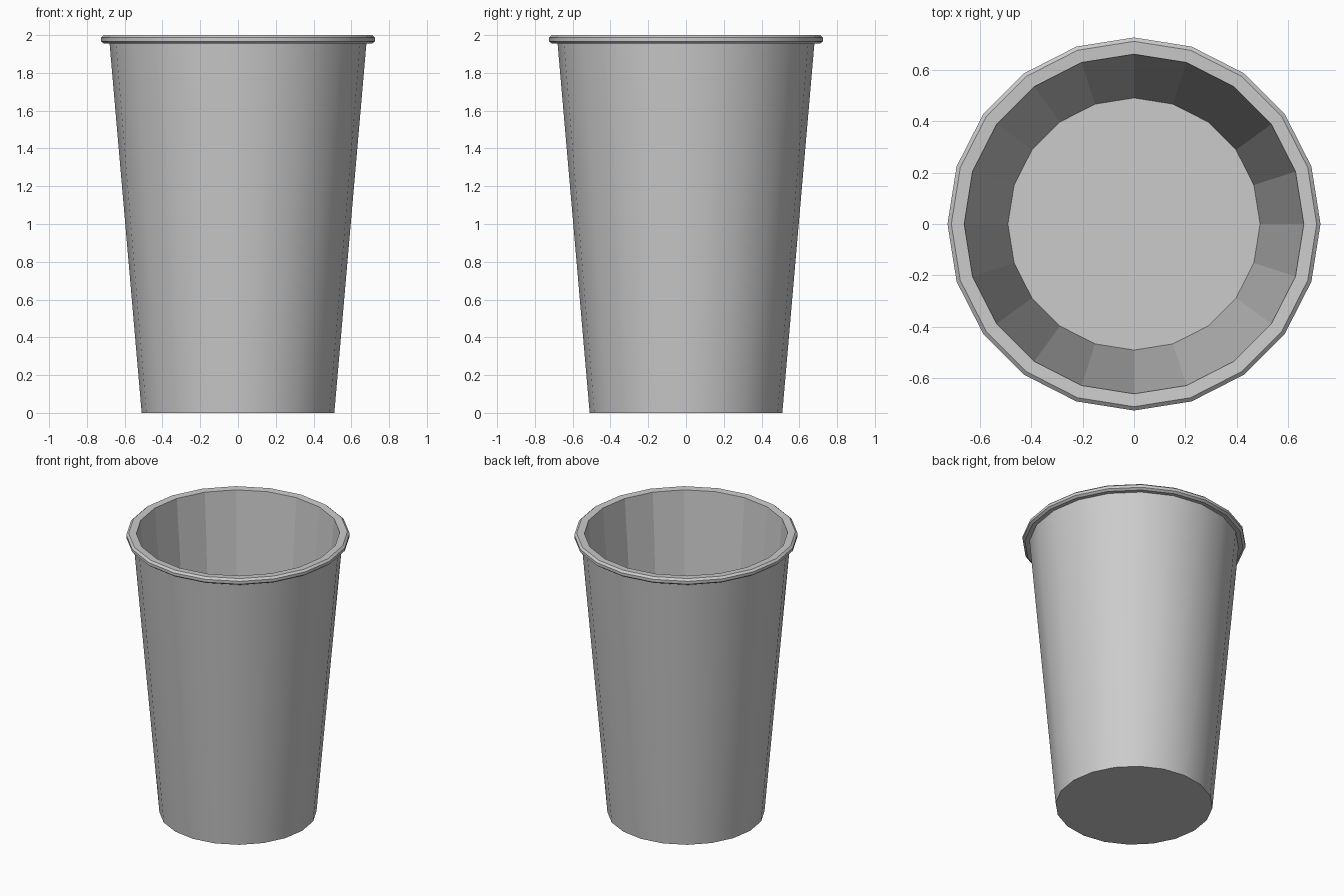
import bpy, bmesh
from math import cos, sin, pi

if "Cube" in bpy.data.objects:
    bpy.data.objects.remove(bpy.data.objects["Cube"])

SIDES = 20

# Profile (radius, z): outer wall, rolled rim, inner wall, inner floor
profile = [(0.51, 0.0), (0.68, 1.957), (0.71, 1.955), (0.725, 1.967),
           (0.725, 1.987), (0.71, 2.0), (0.66, 1.997), (0.49, 0.02)]
INNER_WALL = len(profile) - 2

bm = bmesh.new()
rings = [[bm.verts.new((r * cos(2 * pi * i / SIDES), r * sin(2 * pi * i / SIDES), z))
          for i in range(SIDES)] for r, z in profile]

# Walls and rim: smooth outside, faceted inside
for k in range(len(rings) - 1):
    a, b = rings[k], rings[k + 1]
    for i in range(SIDES):
        j = (i + 1) % SIDES
        face = bm.faces.new((a[i], a[j], b[j], b[i]))
        face.smooth = k != INNER_WALL

# Underside and inner floor
bm.faces.new(rings[0][::-1])
bm.faces.new(rings[-1])

# Keep the base, the wall-to-rim joint and the mouth crisp
bm.normal_update()
for e in bm.edges:
    if e.calc_face_angle(0) > 0.6:
        e.smooth = False

mesh = bpy.data.meshes.new("cup")
bm.to_mesh(mesh)
bm.free()
cup = bpy.data.objects.new("cup", mesh)
bpy.context.collection.objects.link(cup)
